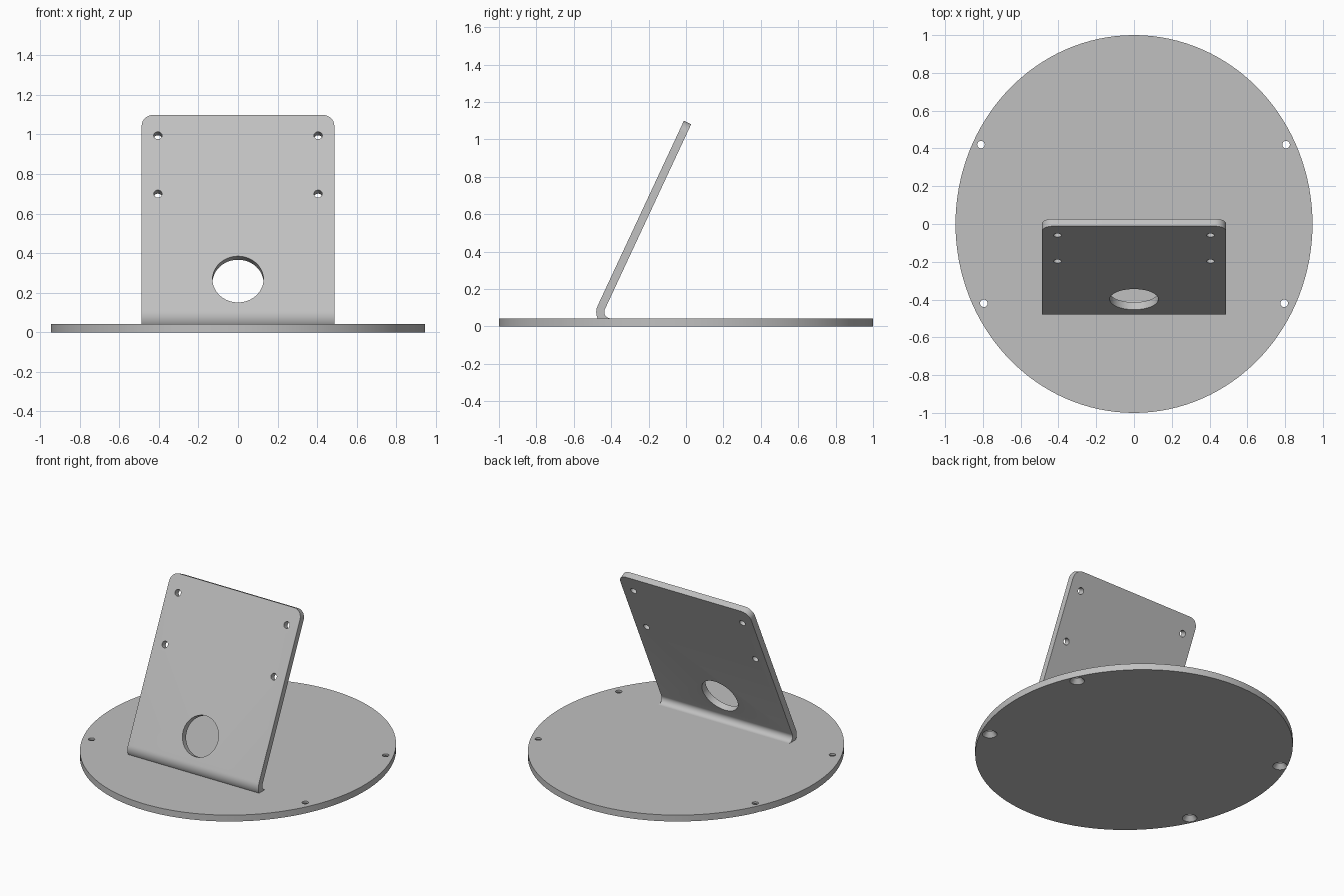
import bpy, bmesh
from math import sin, cos, pi, radians
from mathutils import Matrix, Vector

if "Cube" in bpy.data.objects:
    bpy.data.objects.remove(bpy.data.objects["Cube"])

grey = bpy.data.materials.new("plain_grey")
grey.use_nodes = True
COLOUR = (0.53, 0.53, 0.53, 1)
grey.diffuse_color = COLOUR
grey.node_tree.nodes["Principled BSDF"].inputs["Base Color"].default_value = COLOUR

THICK = 0.043
TILT = radians(65)


def make_object(name, bm):
    bmesh.ops.recalc_face_normals(bm, faces=bm.faces)
    mesh = bpy.data.meshes.new(name)
    bm.to_mesh(mesh)
    bm.free()
    mesh.materials.append(grey)
    obj = bpy.data.objects.new(name, mesh)
    bpy.context.collection.objects.link(obj)
    return obj


def add_cone(bm, r1, r2, depth, matrix, segments=32):
    bmesh.ops.create_cone(bm, cap_ends=True, segments=segments, radius1=r1,
                          radius2=r2, depth=depth, matrix=matrix)


def finish(obj, cutter_meshes):
    """Cut the holes, drop the cutters and smooth the round surfaces."""
    bpy.ops.object.select_all(action='DESELECT')
    bpy.context.view_layer.objects.active = obj
    obj.select_set(True)
    for bm in cutter_meshes:
        cutter = make_object("hole_cutter", bm)
        cutter.hide_render = True
        mod = obj.modifiers.new("holes", 'BOOLEAN')
        mod.operation = 'DIFFERENCE'
        mod.solver = 'EXACT'
        mod.object = cutter
        bpy.ops.object.modifier_apply(modifier=mod.name)
        bpy.data.objects.remove(cutter)
    bpy.ops.object.shade_smooth_by_angle(angle=radians(30))


# Oval base with four screw holes, countersunk from below
bm = bmesh.new()
add_cone(bm, 1, 1, THICK, Matrix.Translation((0, 0, THICK / 2))
         @ Matrix.Diagonal((0.945, 1, 1, 1)), 128)
base = make_object("base", bm)
shafts, sinks = bmesh.new(), bmesh.new()
for x, y in ((0.805, 0.42), (-0.81, 0.42), (0.795, -0.42), (-0.795, -0.42)):
    add_cone(shafts, 0.02, 0.02, 0.2, Matrix.Translation((x, y, 0)))
    add_cone(sinks, 0.05, 0.02, 0.036, Matrix.Translation((x, y, 0.012)))
finish(base, [shafts, sinks])

# Bent sheet: foot bend, then a straight panel leaning back
HALF = 0.487
LENGTH = 1.092
R_OUT = 0.077
centre = Vector((0, -0.403, R_OUT))
along = Vector((0, cos(TILT), sin(TILT)))
normal = Vector((0, -sin(TILT), cos(TILT)))


def bend(radius):
    steps = 14
    angles = [i / steps * (pi - TILT) for i in range(steps + 1)]
    return [centre + radius * Vector((0, -sin(a), -cos(a))) for a in angles]


outer, inner = bend(R_OUT), bend(R_OUT - THICK)
outer.append(outer[-1] + along * LENGTH)
inner.append(inner[-1] + along * LENGTH)
bm = bmesh.new()
profile = bm.faces.new([bm.verts.new(p + Vector((-HALF, 0, 0)))
                        for p in outer + inner[::-1]])
grown = bmesh.ops.extrude_face_region(bm, geom=[profile])
bmesh.ops.translate(bm, vec=(2 * HALF, 0, 0),
                    verts=[v for v in grown["geom"] if isinstance(v, bmesh.types.BMVert)])
corners = [e for e in bm.edges if all(v.co.z > 1 for v in e.verts)
           and abs(e.verts[0].co.x - e.verts[1].co.x) < 0.01]
bmesh.ops.bevel(bm, geom=corners, offset=0.06, segments=8, profile=0.5,
                affect='EDGES')
panel = make_object("tilted_panel", bm)

# Four mounting holes and one cable hole, square to the panel
start = outer[-2]
turn = normal.to_track_quat('Z', 'Y').to_matrix().to_4x4()
cuts = bmesh.new()
holes = [(s * 0.405, z, 0.021) for s in (-1, 1) for z in (0.995, 0.70)]
for x, z, r in holes + [(0, 0.268, 0.129)]:
    spot = start + along * ((z - start.z) / sin(TILT)) + Vector((x, 0, 0))
    add_cone(cuts, r, r, 0.15, Matrix.Translation(spot) @ turn, 48)
finish(panel, [cuts])
